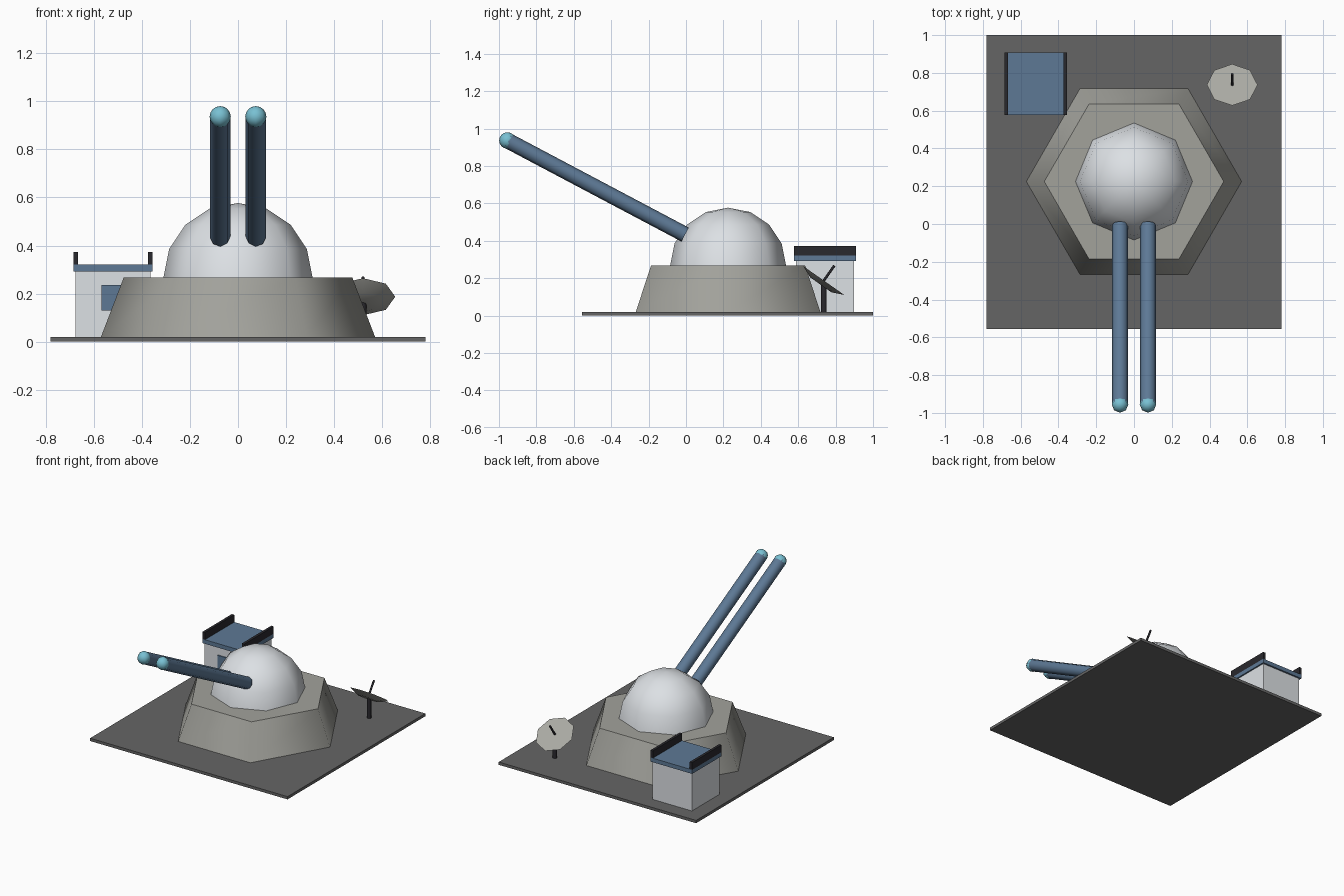
import bpy, bmesh
from math import sin, cos, pi, radians
from mathutils import Vector

cube = bpy.data.objects.get("Cube")
if cube:
    bpy.data.objects.remove(cube, do_unlink=True)


def material(name, r, g, b):
    m = bpy.data.materials.new(name)
    m.use_nodes = True
    m.diffuse_color = (r, g, b, 1)
    bsdf = next(n for n in m.node_tree.nodes if n.type == 'BSDF_PRINCIPLED')
    bsdf.inputs["Base Color"].default_value = (r, g, b, 1)
    return m


ASPHALT = material("asphalt grey", 0.13, 0.13, 0.13)
CONCRETE = material("concrete grey", 0.36, 0.36, 0.33)
WHITE = material("pale white", 0.72, 0.75, 0.78)
BLUE = material("steel blue", 0.11, 0.19, 0.30)
CYAN = material("glow cyan", 0.19, 0.53, 0.65)
BLACK = material("near black", 0.022, 0.021, 0.026)
DISH = material("dish grey", 0.40, 0.40, 0.37)


def finish(name, bm, mat):
    bmesh.ops.remove_doubles(bm, verts=bm.verts, dist=1e-5)
    bmesh.ops.recalc_face_normals(bm, faces=bm.faces)
    me = bpy.data.meshes.new(name)
    bm.to_mesh(me)
    bm.free()
    me.materials.append(mat)
    ob = bpy.data.objects.new(name, me)
    bpy.context.collection.objects.link(ob)
    bpy.ops.object.select_all(action='DESELECT')
    ob.select_set(True)
    bpy.context.view_layer.objects.active = ob
    bpy.ops.object.shade_smooth_by_angle(angle=radians(62))
    return ob


def box(name, low, high, mat):
    bm = bmesh.new()
    bmesh.ops.create_cube(bm, size=1)
    for v in bm.verts:
        v.co = [lo + (c + 0.5) * (hi - lo) for c, lo, hi in zip(v.co, low, high)]
    return finish(name, bm, mat)


def lathe(name, profile, sides, mat, at, axis=(0, 0, 1)):
    """Turn (radius, height) pairs about an axis, with a corner on +x."""
    bm = bmesh.new()
    rings = []
    for r, z in profile:
        if r < 1e-6:
            rings.append([bm.verts.new((0, 0, z))])
        else:
            rings.append([bm.verts.new((r * cos(2 * pi * i / sides),
                                        r * sin(2 * pi * i / sides), z))
                          for i in range(sides)])
    for a, b in zip(rings, rings[1:]):
        for i in range(sides):
            j = (i + 1) % sides
            quad = [a[i % len(a)], a[j % len(a)], b[j % len(b)], b[i % len(b)]]
            bm.faces.new(list(dict.fromkeys(quad)))
    for ring in (rings[0], rings[-1]):
        if len(ring) > 1:
            bm.faces.new(ring)
    # tilt in the yz plane
    d = Vector(axis).normalized()
    for v in bm.verts:
        x, y, z = v.co
        v.co = Vector((x, y * d.z + z * d.y, z * d.z - y * d.y))
    ob = finish(name, bm, mat)
    ob.location = at
    return ob


def arc(radius, start, steps):
    return [(radius * cos(t), radius * sin(t))
            for t in (start + (pi / 2 - start) * i / steps for i in range(steps + 1))]


# Ground and bunker
box("ground_plate", (-0.78, -0.555, 0), (0.78, 1, 0.02), ASPHALT)
lathe("bunker_base", [(0.57, 0.02), (0.475, 0.268)], 6, CONCRETE, (0, 0.225, 0))
lathe("turret_dome", arc(0.31, 0, 4), 8, WHITE, (0, 0.225, 0.267))

# Twin barrels with glowing tips
breech, muzzle = Vector((0, -0.005, 0.433)), Vector((0, -0.955, 0.936))
bore = muzzle - breech
for side, x in (("right", -0.074), ("left", 0.074)):
    shift = Vector((x, 0, 0))
    lathe(side + "_barrel", [(0.042, 0), (0.042, bore.length)], 8, BLUE,
          breech + shift, bore)
    lathe(side + "_barrel_tip", arc(0.044, -pi / 2, 8), 8, CYAN, muzzle + shift)

# Control hut
box("hut_walls", (-0.675, 0.588, 0.02), (-0.365, 0.897, 0.292), WHITE)
box("hut_window", (-0.568, 0.581, 0.13), (-0.472, 0.589, 0.235), BLUE)
box("hut_roof", (-0.685, 0.578, 0.292), (-0.355, 0.909, 0.321), BLUE)
for side, x in (("right", -0.685), ("left", -0.374)):
    box(side + "_roof_rail", (x, 0.578, 0.321), (x + 0.019, 0.909, 0.373), BLACK)

# Radar dish
tilt = Vector((0, 0.574, 0.819))
hub = Vector((0.52, 0.737, 0.187))
lathe("dish_post", [(0.015, 0.02), (0.015, 0.175)], 8, BLACK, (0.52, 0.737, 0))
lathe("dish_bowl", [(0.07, -0.028), (0.134, 0)], 8, DISH, hub, tilt)
lathe("dish_feed", [(0.007, 0), (0.007, 0.098)], 8, BLACK, hub, tilt)
